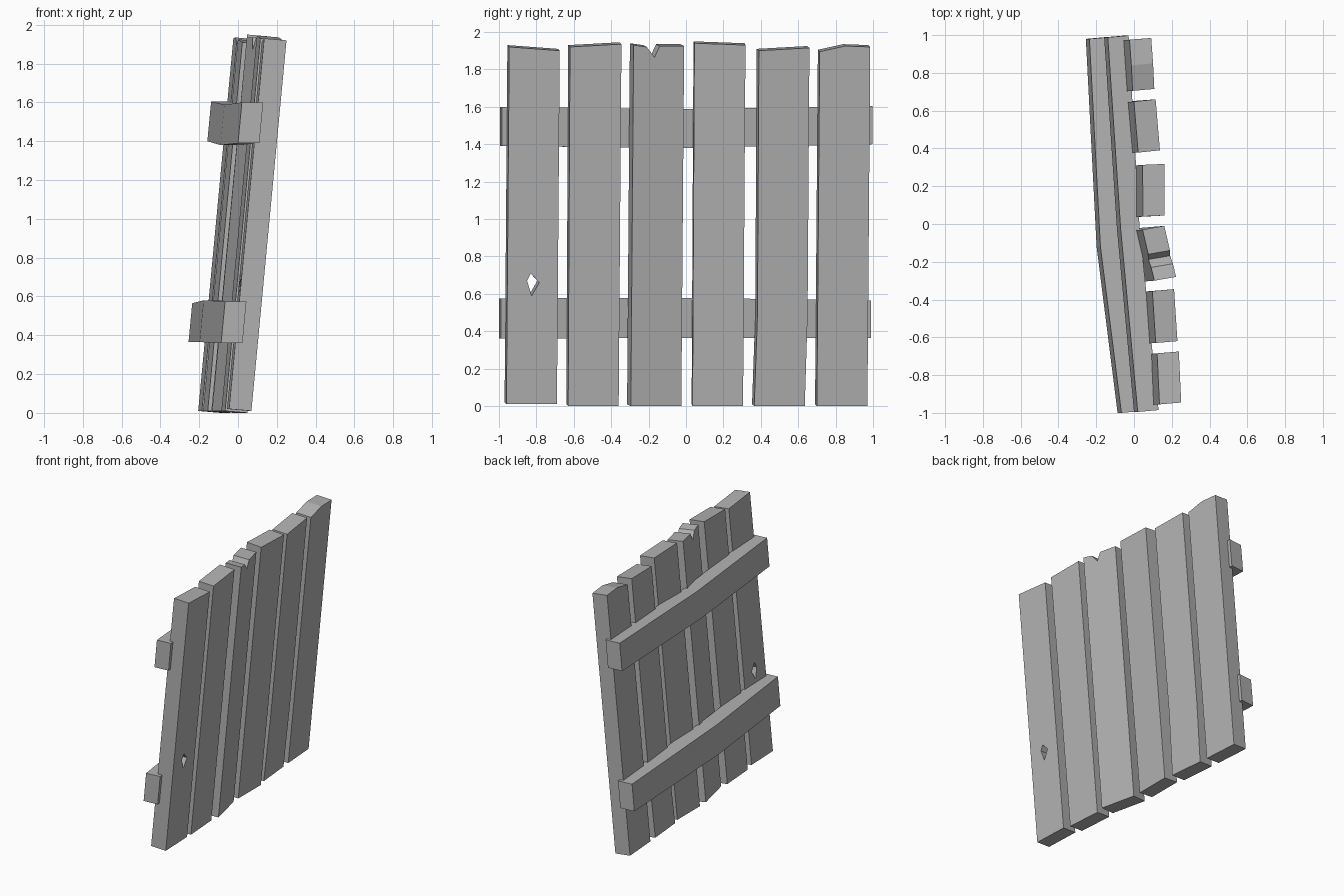
import bpy
import bmesh
from mathutils import Vector

cube = bpy.data.objects.get("Cube")
if cube:
    bpy.data.objects.remove(cube)

GREY = (0.45, 0.45, 0.45, 1)
LEAN = 0.095   # sideways drift per unit of height

wood = bpy.data.materials.new("plain grey wood")
wood.use_nodes = True
wood.diffuse_color = GREY
wood.node_tree.nodes["Principled BSDF"].inputs["Base Color"].default_value = GREY


def finish(name, bm):
    bmesh.ops.recalc_face_normals(bm, faces=bm.faces[:])
    mesh = bpy.data.meshes.new(name)
    bm.to_mesh(mesh)
    bm.free()
    mesh.materials.append(wood)
    obj = bpy.data.objects.new(name, mesh)
    bpy.context.collection.objects.link(obj)


def plank(name, outline, x_top, slope, skew=0.01, hole=None):
    """Outline in (y, z) laid on a leaning plane, then given thickness."""
    bm = bmesh.new()
    y_ref = outline[-1][0]
    edges = []
    for loop in filter(None, (outline, hole)):
        vs = [bm.verts.new((x_top + slope * (y - y_ref) + LEAN * (z - 1.92), y, z))
              for y, z in loop]
        edges += [bm.edges.new((a, b)) for a, b in zip(vs, vs[1:] + vs[:1])]
    bmesh.ops.triangle_fill(bm, edges=edges, use_beauty=True)
    bmesh.ops.dissolve_limit(bm, angle_limit=0.01, verts=bm.verts[:], edges=bm.edges[:])
    back = bmesh.ops.extrude_face_region(bm, geom=bm.faces[:], use_keep_orig=True)
    moved = [g for g in back["geom"] if isinstance(g, bmesh.types.BMVert)]
    bmesh.ops.translate(bm, verts=moved, vec=Vector((-0.115, -skew, 0.01)))
    finish(name, bm)


def rail(name, stations):
    """Box beam through stations of (y, x, bottom, top, width)."""
    bm = bmesh.new()
    rings = []
    for y, x, low, high, w in stations:
        tilt = LEAN * (high - low)
        rings.append([bm.verts.new(p) for p in (
            (x, y, low), (x + w, y + 0.01, low),
            (x + w + tilt, y + 0.01, high), (x + tilt, y, high))])
    for a, b in zip(rings, rings[1:]):
        for i in range(4):
            j = (i + 1) % 4
            bm.faces.new((a[i], a[j], b[j], b[i]))
    bm.faces.new(rings[0])
    bm.faces.new(rings[-1])
    finish(name, bm)


# Upright planks, front to back: bottom edge, then top edge back to the start
plank("plank_1", [(-.96, .01), (-.69, .01), (-.675, 1.90), (-.945, 1.92)],
      .25, -.04, hole=[(-.85, .67), (-.825, .59), (-.785, .66), (-.83, .71)])
plank("plank_2", [(-.63, 0), (-.36, 0), (-.345, 1.935), (-.62, 1.92)], .23, -.07)
plank("plank_3", [(-.295, 0), (-.025, 0), (-.01, 1.925), (-.14, 1.925),
                  (-.168, 1.865), (-.21, 1.92), (-.28, 1.93)], .222, -.23, .02)
plank("plank_4", [(.035, 0), (.305, 0), (.318, 1.93), (.045, 1.94)], .16, 0, .005)
plank("plank_5", [(.365, 0), (.635, 0), (.65, .48), (.66, 1.915),
                  (.39, 1.9), (.382, .48)], .14, -.09, .012)
plank("plank_6", [(.70, 0), (.97, 0), (.985, 1.92), (.85, 1.925), (.715, 1.895)],
      .11, -.07)

# Slightly bowed cross rails
rail("lower_rail", [(-1, -.087, .36, .575, .11), (-.12, -.198, .365, .58, .115),
                    (.98, -.255, .365, .565, .11)])
rail("upper_rail", [(-.995, 0, 1.39, 1.6, .11), (-.03, -.09, 1.38, 1.588, .1),
                    (.988, -.158, 1.4, 1.605, .11)])
